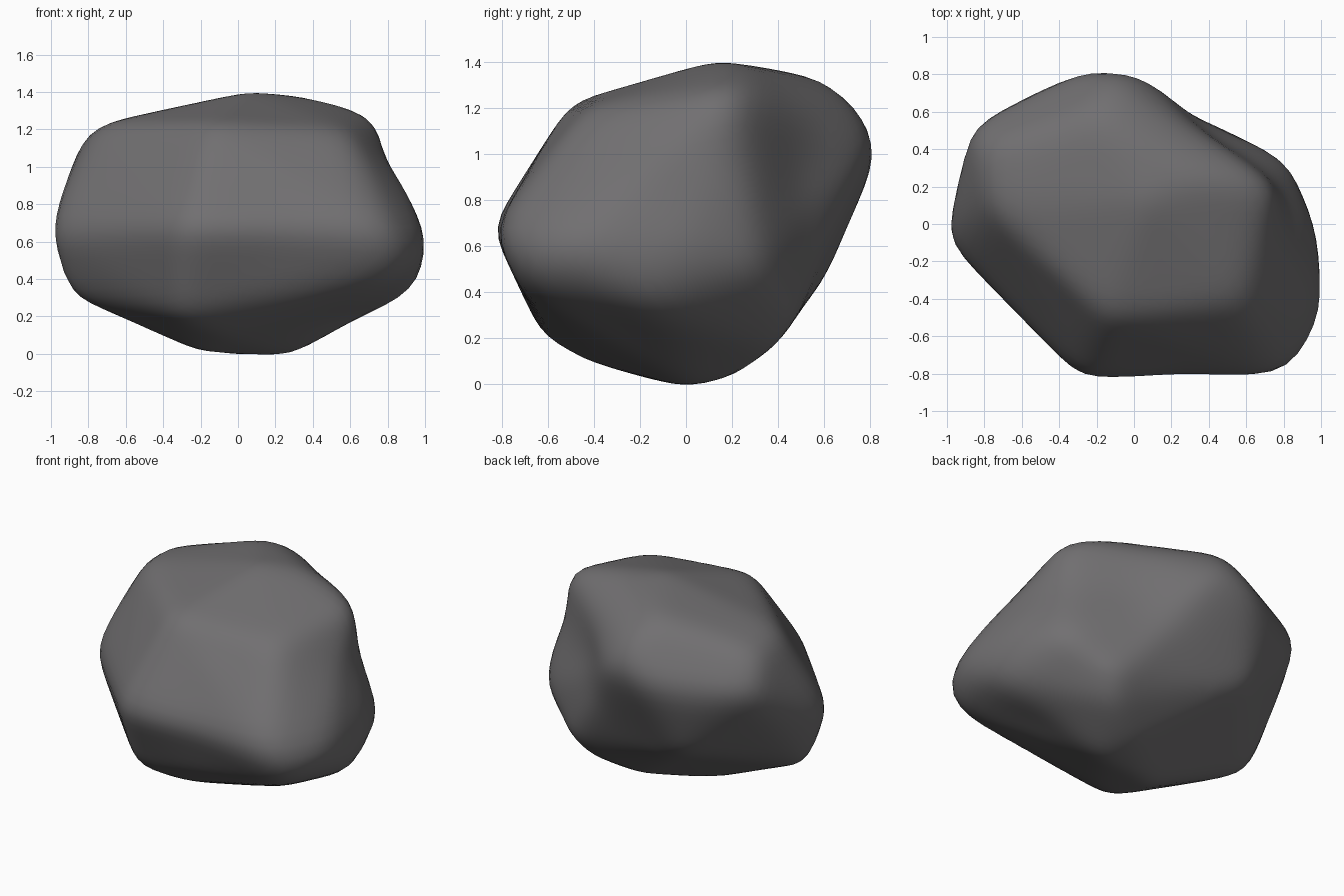
import bpy, bmesh
from mathutils import Vector
from mathutils.bvhtree import BVHTree

if "Cube" in bpy.data.objects:
    bpy.data.objects.remove(bpy.data.objects["Cube"], do_unlink=True)

CENTRE = Vector((0, 0, 0.68))

# Corners of the boulder, from the top down
CORNERS = [
    (0.08, 0.13, 1.41), (0.4, 0.25, 1.39), (0.76, 0.22, 1.3), (-0.2, 0.6, 1.34),
    (-0.1, 0.76, 1.22), (-0.76, 0.08, 1.23), (-0.82, 0.4, 1.19), (-0.15, -0.5, 1.23),
    (0.58, -0.43, 1.2), (0, 0.83, 1.03), (-0.26, 0.85, 1.0), (-0.89, 0.54, 0.97),
    (-0.5, 0.71, 0.85), (-1.03, -0.1, 0.66), (-0.29, -0.85, 0.68), (0.82, -0.85, 0.66),
    (1.03, -0.53, 0.6), (0.99, 0, 0.6), (0.85, 0.33, 0.5), (0.53, 0.48, 0.28),
    (-0.4, 0.62, 0.48), (-0.93, 0, 0.31), (-0.32, -0.62, 0.2), (-0.1, -0.45, 0.1),
    (0.85, -0.73, 0.42), (0.97, -0.15, 0.33), (0.27, 0.02, -0.02), (-0.22, -0.08, 0),
    (0.2, 0.22, 0.03), (0.47, 0.38, 0.14),
]
# Shallow hollows: centre, radius, depth
DENTS = [((0.42, 0.5, 0.88), 0.37, 0.065), ((0.85, 0.08, 1.0), 0.27, 0.06),
         ((0.28, -0.8, 0.6), 0.25, 0.02), ((0.62, -0.2, 0.15), 0.2, 0.03)]


def boulder_hull():
    bm = bmesh.new()
    for p in CORNERS:
        bm.verts.new(p)
    bmesh.ops.convex_hull(bm, input=bm.verts)
    tree = BVHTree.FromBMesh(bm)
    bm.free()
    return tree


# Wrap an even sphere onto the faceted hull, then hollow and soften it
hull = boulder_hull()
bm = bmesh.new()
bmesh.ops.create_icosphere(bm, subdivisions=5, radius=1)
for v in bm.verts:
    way = v.co.normalized()
    hit = hull.ray_cast(CENTRE, way)[0]
    push = sum(depth * 2.718 ** -(((hit - Vector(c)).length / r) ** 2) for c, r, depth in DENTS)
    v.co = hit - way * push
for _ in range(5):
    bmesh.ops.smooth_vert(bm, verts=bm.verts, factor=0.5,
                          use_axis_x=True, use_axis_y=True, use_axis_z=True)

mesh = bpy.data.meshes.new("boulder")
bm.to_mesh(mesh)
bm.free()
mesh.shade_smooth()
boulder = bpy.data.objects.new("boulder", mesh)
bpy.context.collection.objects.link(boulder)

# Dark grey stone
stone = bpy.data.materials.new("dark_grey_stone")
stone.use_nodes = True
colour = (0.165, 0.16, 0.165, 1)
stone.diffuse_color = colour
stone.node_tree.nodes["Principled BSDF"].inputs["Base Color"].default_value = colour
mesh.materials.append(stone)
